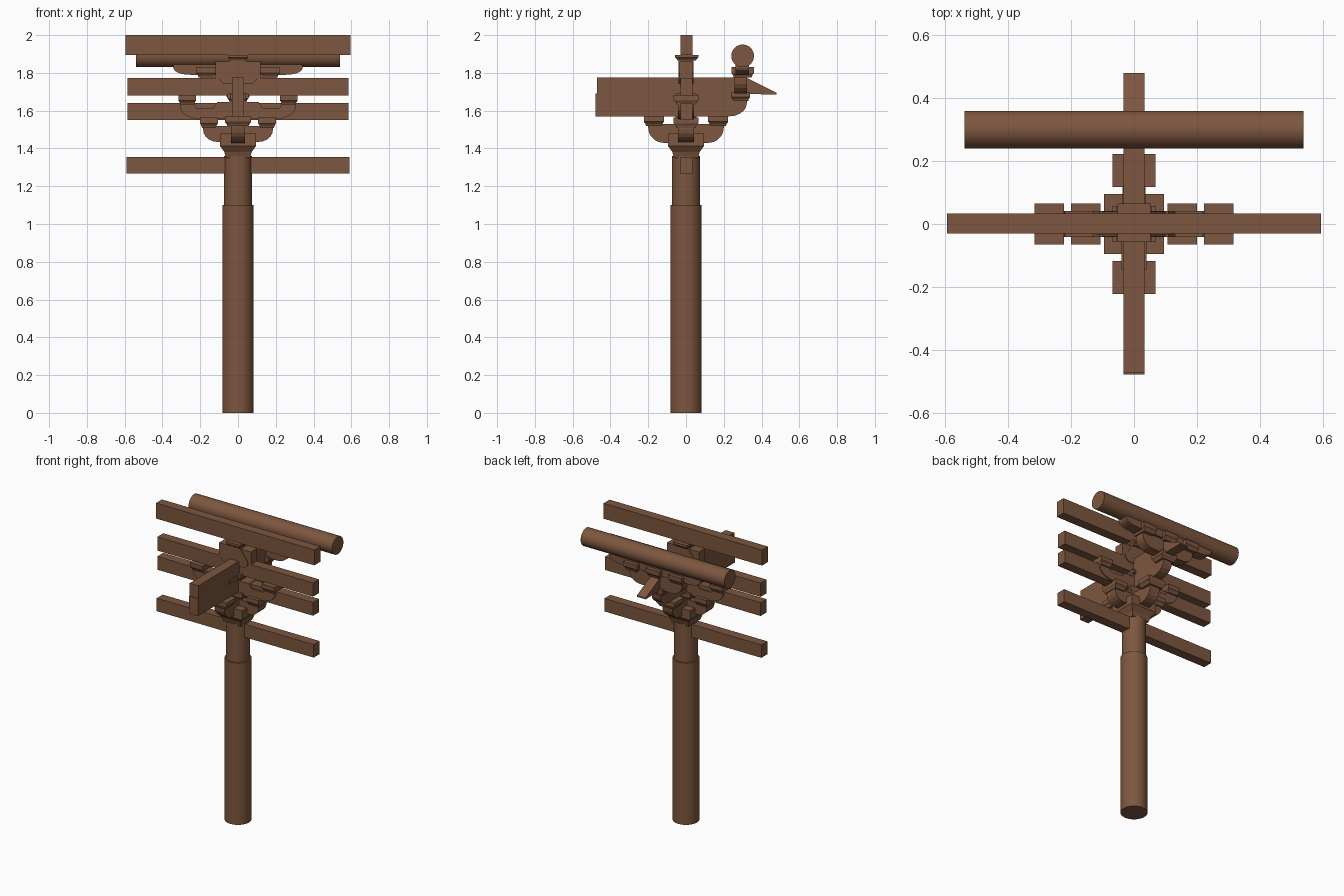
import bpy, bmesh, math
from mathutils import Vector

if "Cube" in bpy.data.objects:
    bpy.data.objects.remove(bpy.data.objects["Cube"])

wood = bpy.data.materials.new("brown wood")
wood.diffuse_color = (0.205, 0.094, 0.050, 1)
wood.use_nodes = True
wood.node_tree.nodes["Principled BSDF"].inputs["Base Color"].default_value = wood.diffuse_color


def finish(name, bm):
    bmesh.ops.recalc_face_normals(bm, faces=bm.faces)
    me = bpy.data.meshes.new(name)
    bm.to_mesh(me)
    bm.free()
    me.materials.append(wood)
    ob = bpy.data.objects.new(name, me)
    bpy.context.collection.objects.link(ob)
    return ob


def prism(name, pts, axis, half, offset=0.0):
    """Extrude a (u, z) outline; u runs along the given axis, thickness across it."""
    bm = bmesh.new()
    def place(u, z, t):
        return (u, t, z) if axis == 'x' else (t, u, z)
    a = [bm.verts.new(place(u, z, offset - half)) for u, z in pts]
    b = [bm.verts.new(place(u, z, offset + half)) for u, z in pts]
    bm.faces.new(a)
    bm.faces.new(b[::-1])
    n = len(pts)
    for i in range(n):
        bm.faces.new((a[i], a[(i + 1) % n], b[(i + 1) % n], b[i]))
    return finish(name, bm)


def beam(name, axis, half_len, z0, z1, half, offset=0.0):
    return prism(name, [(-half_len, z0), (half_len, z0), (half_len, z1), (-half_len, z1)],
                 axis, half, offset)


def block(name, x, y, z0, z1, hx, hy, flare=0.78, split=0.45):
    """Bearing block: tapered foot below a square head."""
    bm = bmesh.new()
    rings = []
    for z, s in ((z0, flare), (z0 + (z1 - z0) * split * 0.5, flare + (1 - flare) * 0.3),
                 (z0 + (z1 - z0) * split, 1), (z1, 1)):
        rings.append([bm.verts.new((x + i * hx * s, y + j * hy * s, z))
                      for i, j in ((-1, -1), (1, -1), (1, 1), (-1, 1))])
    bm.faces.new(rings[0])
    bm.faces.new(rings[-1])
    for p, q in zip(rings, rings[1:]):
        for i in range(4):
            bm.faces.new((p[i], p[(i + 1) % 4], q[(i + 1) % 4], q[i]))
    return finish(name, bm)


def curve(cu, cz, ru, rz, n=5):
    """Quarter ellipse from straight down to straight out."""
    return [(cu + ru * math.sin(a), cz - rz * math.cos(a))
            for a in (math.pi / 2 * i / n for i in range(n + 1))]


def arm(name, axis, half_len, z0, z1, half, ru, rz, offset=0.0, notch=None):
    """Bracket arm with rounded lower ends; notch=(inner, outer, z) lowers its top."""
    right = curve(half_len - ru, z0 + rz, ru, rz) + [(half_len, z1)]
    if notch:
        a, b, z = notch
        right += [(b, z1), (b - 0.015, z), (a + 0.02, z), (a, z1)]
    return prism(name, right + [(-u, z) for u, z in reversed(right)], axis, half, offset)


def cylinder(name, r, depth, loc, along_x=False, sides=48):
    bpy.ops.mesh.primitive_cylinder_add(vertices=sides, radius=r, depth=depth, location=loc,
                                        rotation=(0, math.pi / 2 if along_x else 0, 0))
    ob = bpy.context.object
    ob.name = name
    ob.data.materials.append(wood)
    bpy.ops.object.shade_smooth_by_angle(angle=math.radians(30))
    return ob


# Column with slimmer neck
cylinder("column", 0.083, 1.10, (0, 0, 0.55))
cylinder("column_neck", 0.075, 0.26, (0, 0, 1.23))

# Horizontal tie beams across the front
for i, (z0, z1, h) in enumerate(((1.267, 1.355, 0.59), (1.55, 1.64, 0.585),
                                 (1.68, 1.773, 0.585), (1.895, 2.0, 0.595))):
    beam("tie_beam_%d" % (i + 1), 'x', h, z0, z1, 0.032, 0.002)

# Large bearing block on the column
block("capital_block", 0, 0, 1.35, 1.478, 0.096, 0.096, 0.66, 0.5)

# First tier: crossed arms with blocks
arm("first_arm_cross", 'x', 0.185, 1.435, 1.52, 0.042, 0.075, 0.065)
arm("first_arm_long", 'y', 0.20, 1.43, 1.53, 0.037, 0.08, 0.08)
for s in (-1, 1):
    block("first_block_side", s * 0.154, 0, 1.508, 1.563, 0.047, 0.065)
    block("first_block_long", 0, s * 0.17, 1.518, 1.57, 0.068, 0.053)
block("first_block_centre", 0, 0, 1.515, 1.57, 0.07, 0.055)

# Second tier: long cross arm with blocks
arm("second_arm_cross", 'x', 0.308, 1.555, 1.645, 0.042, 0.11, 0.07,
    notch=(0.11, 0.235, 1.615))
for s in (-1, 1):
    block("second_block_side", s * 0.269, 0, 1.632, 1.683, 0.047, 0.065)
block("second_block_centre", 0, 0, 1.645, 1.69, 0.055, 0.055)
prism("wedge_plate", [(-0.145, 1.66), (0.06, 1.66), (0.06, 1.688), (-0.145, 1.688)], 'y', 0.04)

# Projecting lower beam with rounded rear end
prism("lower_projecting_beam",
      [(-0.478, 1.69), (-0.478, 1.57)] + curve(0.23, 1.64, 0.092, 0.07) + [(0.322, 1.69)],
      'y', 0.033)
# Projecting upper beam with pointed tip
prism("upper_projecting_beam",
      [(-0.472, 1.775), (-0.472, 1.688), (0.30, 1.688), (0.48, 1.686), (0.48, 1.695),
       (0.34, 1.765), (0.32, 1.775)], 'y', 0.033)

# Purlin support: block, short arm, blocks, long cushion timber
block("purlin_lower_block", 0, 0.29, 1.65, 1.70, 0.06, 0.05)
arm("purlin_short_arm", 'x', 0.20, 1.69, 1.785, 0.034, 0.08, 0.075, 0.29)
for x in (-0.168, 0, 0.168):
    block("purlin_block", x, 0.30, 1.775, 1.83, 0.052, 0.06)
arm("purlin_cushion", 'x', 0.342, 1.79, 1.845, 0.036, 0.09, 0.035, 0.297)
cylinder("purlin", 0.06, 1.08, (0, 0.30, 1.89), True)

# Hump-shaped strut carrying the top beam
hump = [(0.075, 1.742), (0.10, 1.765), (0.10, 1.785), (0.045, 1.86), (0.04, 1.875)]
prism("hump_strut", hump + [(-u, z) for u, z in reversed(hump)], 'x', 0.039)
beam("hump_backing", 'x', 0.12, 1.77, 1.86, 0.034)
block("top_block", 0, 0.004, 1.865, 1.896, 0.052, 0.061, 0.8, 0.5)
